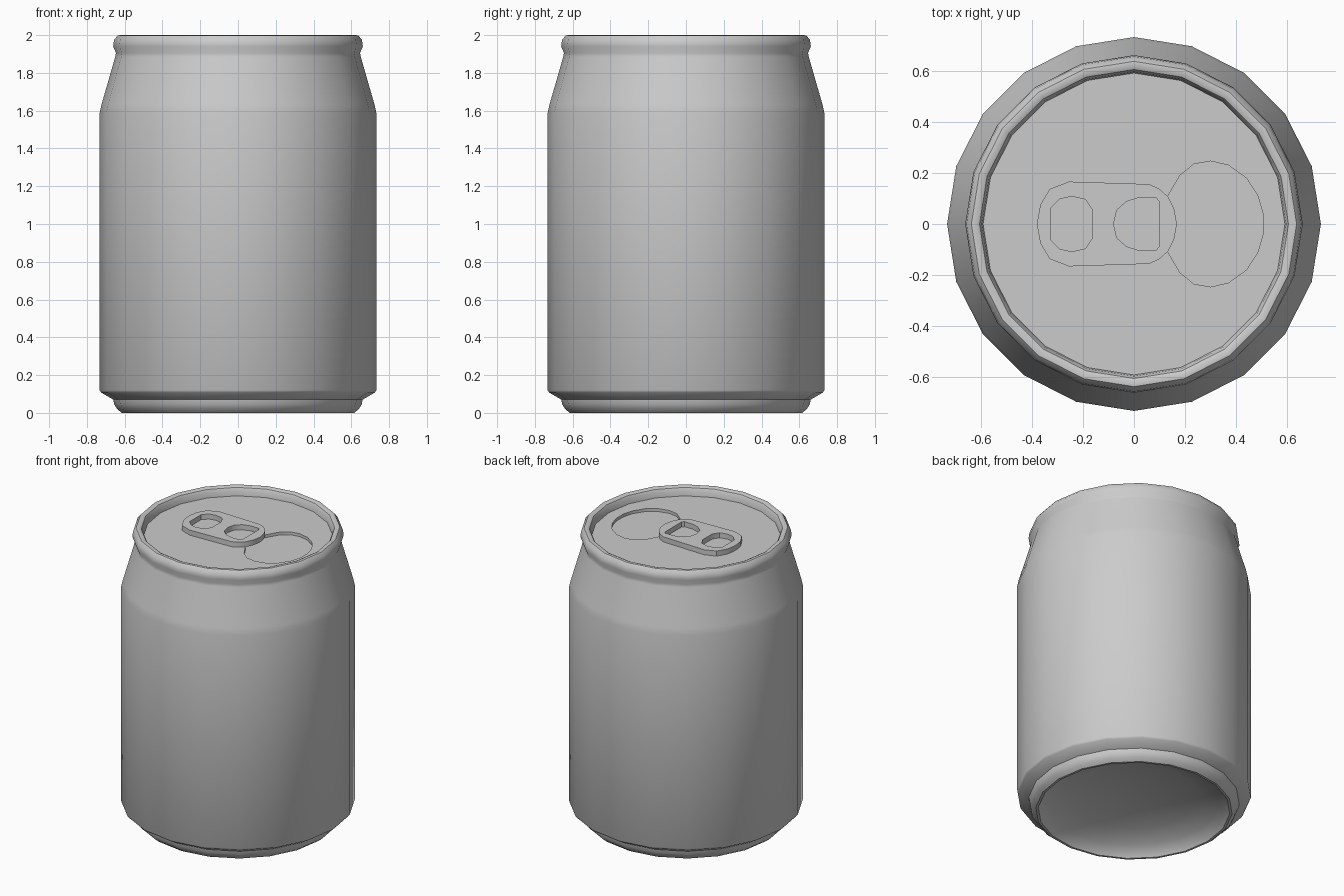
import bpy, bmesh, math

if "Cube" in bpy.data.objects:
    bpy.data.objects.remove(bpy.data.objects["Cube"])

SIDES = 20
LID_Z = 1.94


def activate(obj):
    bpy.ops.object.select_all(action='DESELECT')
    obj.select_set(True)
    bpy.context.view_layer.objects.active = obj


def lathe(name, profile):
    """Spin an (r, z) profile around the z axis into a closed solid."""
    bm = bmesh.new()
    verts = [bm.verts.new((r, 0, z)) for r, z in profile]
    edges = [bm.edges.new(pair) for pair in zip(verts, verts[1:])]
    bmesh.ops.spin(bm, geom=verts + edges, cent=(0, 0, 0), axis=(0, 0, 1),
                   angle=math.tau, steps=SIDES)
    bmesh.ops.remove_doubles(bm, verts=bm.verts, dist=1e-4)
    bmesh.ops.recalc_face_normals(bm, faces=bm.faces)
    mesh = bpy.data.meshes.new(name)
    bm.to_mesh(mesh)
    bm.free()
    obj = bpy.data.objects.new(name, mesh)
    bpy.context.collection.objects.link(obj)
    return obj


def mirrored(half):
    """Complete an upper outline (y >= 0) with its reflection in y."""
    return half + [(x, -y) for x, y in reversed(half) if y > 0]


def plate(name, outlines, z0, z1):
    """Extrude flat outlines between two heights; inner outlines become holes."""
    curve = bpy.data.curves.new(name, 'CURVE')
    curve.dimensions = '2D'
    curve.fill_mode = 'BOTH'
    curve.extrude = (z1 - z0) / 2
    for pts in outlines:
        spline = curve.splines.new('POLY')
        spline.points.add(len(pts) - 1)
        for p, (x, y) in zip(spline.points, pts):
            p.co = (x, y, 0, 1)
        spline.use_cyclic_u = True
    obj = bpy.data.objects.new(name, curve)
    obj.location.z = (z0 + z1) / 2
    bpy.context.collection.objects.link(obj)
    activate(obj)
    bpy.ops.object.convert(target='MESH')
    obj = bpy.context.object
    bm = bmesh.new()
    bm.from_mesh(obj.data)
    bmesh.ops.remove_doubles(bm, verts=bm.verts, dist=1e-4)
    bmesh.ops.recalc_face_normals(bm, faces=bm.faces)
    bm.to_mesh(obj.data)
    bm.free()
    return obj


# Can: domed base, foot, straight wall, neck, rolled rim and sunken lid
can = lathe("can_body", [
    (0, 0.15), (0.2, 0.14), (0.4, 0.105), (0.53, 0.06), (0.585, 0.02),
    (0.60, 0.0), (0.615, 0.0), (0.64, 0.02), (0.655, 0.045), (0.66, 0.07),
    (0.725, 0.108), (0.732, 0.12), (0.732, 1.59), (0.722, 1.635),
    (0.65, 1.885), (0.646, 1.905), (0.661, 1.94), (0.656, 1.975),
    (0.637, 1.998), (0.622, 2.0), (0.605, 1.992), (0.596, 1.975),
    (0.591, LID_Z), (0, LID_Z)])

# Pressed mouth panel, sunk slightly into the lid
mouth = mirrored([(0.10, 0.06), (0.13, 0.105), (0.18, 0.19), (0.235, 0.235),
                  (0.30, 0.246), (0.37, 0.23), (0.44, 0.18), (0.485, 0.11),
                  (0.505, 0.04)])
cutter = plate("mouth_cutter", [mouth], LID_Z - 0.02, LID_Z + 0.03)
cutter.hide_render = True
cut = can.modifiers.new("mouth", 'BOOLEAN')
cut.operation = 'DIFFERENCE'
cut.solver = 'EXACT'
cut.object = cutter
activate(can)
bpy.ops.object.modifier_apply(modifier=cut.name)
bpy.data.objects.remove(cutter)

# Pull tab with finger hole and D-shaped rivet hole
tab_edge = mirrored([(-0.377, 0.02), (-0.367, 0.075), (-0.33, 0.137),
                     (-0.255, 0.166), (0.06, 0.156), (0.10, 0.137),
                     (0.133, 0.107), (0.157, 0.06), (0.168, 0.0)])
finger_hole = mirrored([(-0.325, 0.063), (-0.29, 0.098), (-0.243, 0.108),
                        (-0.19, 0.096), (-0.162, 0.053)])
rivet_hole = mirrored([(-0.08, 0.0), (-0.067, 0.055), (-0.03, 0.088),
                       (0.023, 0.104), (0.085, 0.104), (0.097, 0.09)])
tab = plate("pull_tab", [tab_edge, finger_hole, rivet_hole],
            LID_Z - 0.001, LID_Z + 0.035)

for obj in (can, tab):
    activate(obj)
    bpy.ops.object.shade_smooth_by_angle(angle=math.radians(35))
